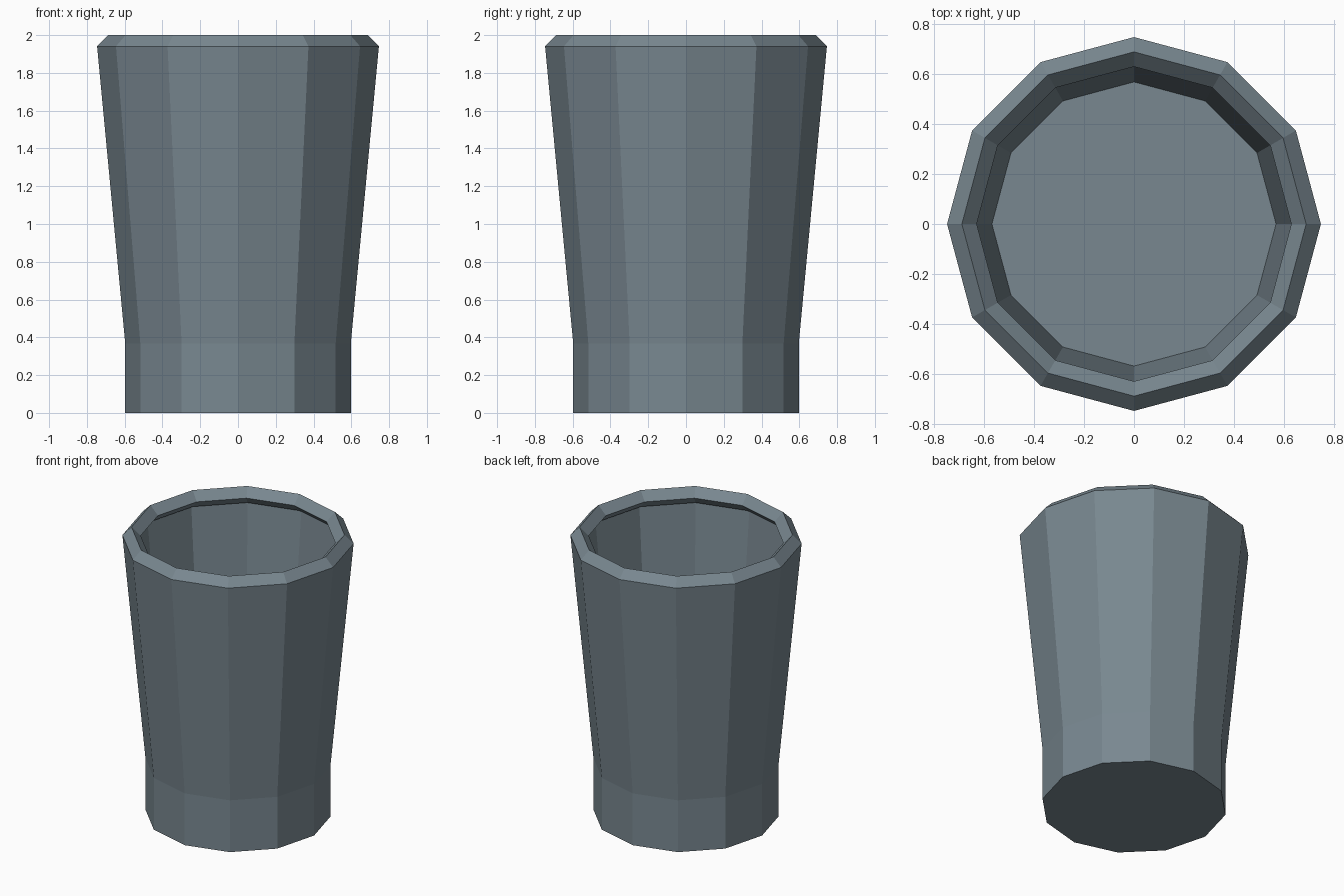
import bpy, bmesh
from math import cos, sin, tau

if "Cube" in bpy.data.objects:
    bpy.data.objects.remove(bpy.data.objects["Cube"])

SIDES = 12

slate = bpy.data.materials.new("slate")
slate.diffuse_color = (0.19, 0.245, 0.28, 1)
slate.use_nodes = True
slate.node_tree.nodes["Principled BSDF"].inputs["Base Color"].default_value = slate.diffuse_color


def lathe(name, profile, closed=False):
    """Spin a (radius, z) profile into flat-sided rings, with end discs if open."""
    bm = bmesh.new()
    rings = []
    for r, z in profile:
        rings.append([bm.verts.new((r * cos(tau * i / SIDES), r * sin(tau * i / SIDES), z))
                      for i in range(SIDES)])
    pairs = list(zip(rings, rings[1:]))
    if closed:
        pairs.append((rings[-1], rings[0]))
    else:
        bm.faces.new(rings[0])
        bm.faces.new(rings[-1])
    for a, b in pairs:
        for i in range(SIDES):
            j = (i + 1) % SIDES
            bm.faces.new((a[i], a[j], b[j], b[i]))
    bmesh.ops.recalc_face_normals(bm, faces=bm.faces)
    mesh = bpy.data.meshes.new(name)
    bm.to_mesh(mesh)
    bm.free()
    mesh.materials.append(slate)
    obj = bpy.data.objects.new(name, mesh)
    bpy.context.collection.objects.link(obj)
    return obj


# Cup: solid straight foot, thin flared wall, floor at the top of the foot
lathe("cup_body", [(0.597, 0), (0.597, 0.367), (0.746, 1.941),
                   (0.716, 1.941), (0.567, 0.375)])

# Diamond-section rim ring
R, T, Z = 0.687, 0.059, 1.941
lathe("rim", [(R + T, Z), (R, Z + T), (R - T, Z), (R, Z - T)], closed=True)
